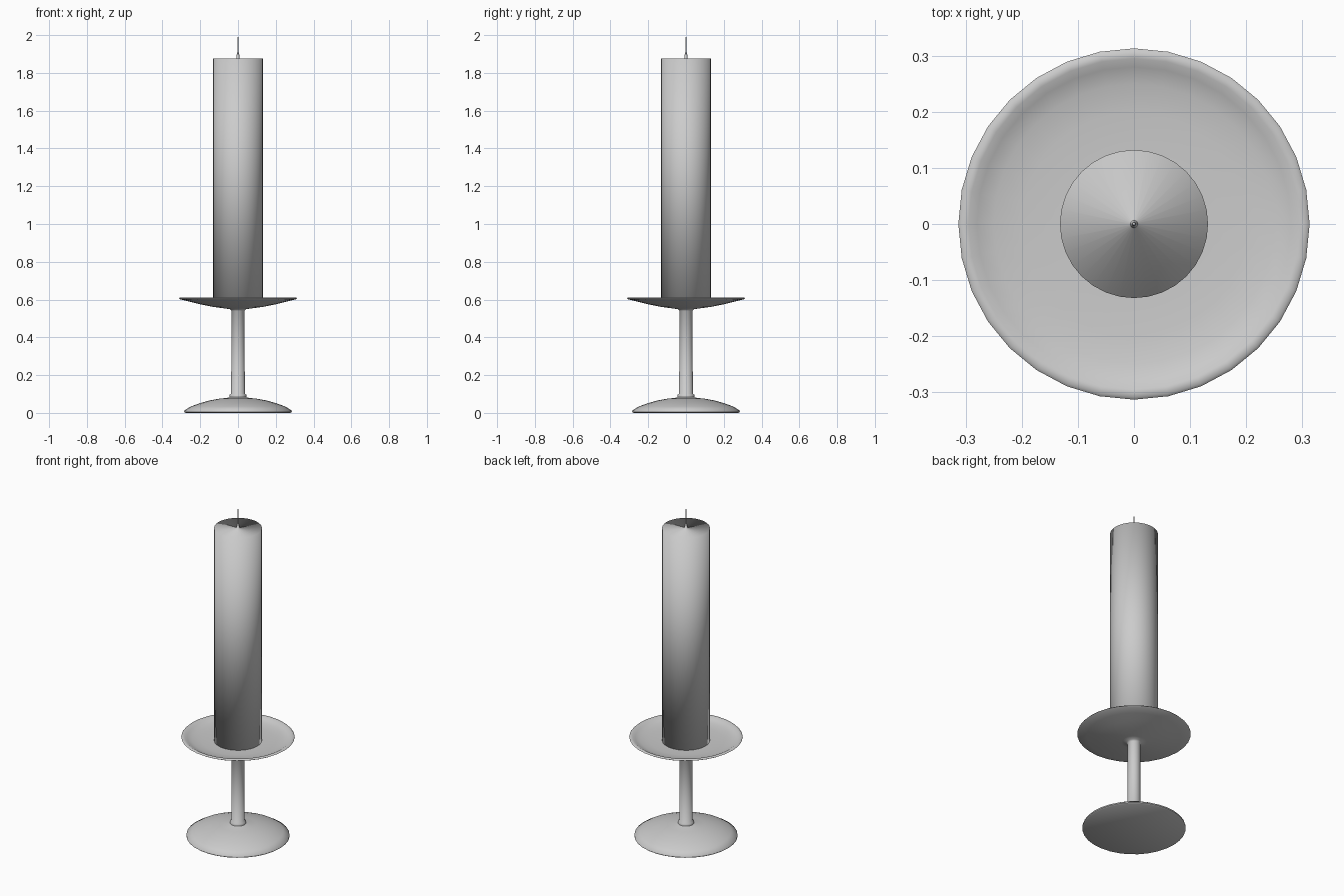
import bpy, bmesh
from math import cos, sin, pi

if "Cube" in bpy.data.objects:
    bpy.data.objects.remove(bpy.data.objects["Cube"])


def lathe(name, profile, segs=32, angle=None):
    """Revolve (radius, z) points listed bottom to top; radius 0 closes to a pole."""
    bm = bmesh.new()
    rings = []
    for r, z in profile:
        if r == 0:
            rings.append([bm.verts.new((0, 0, z))])
        else:
            rings.append([bm.verts.new((r * cos(2 * pi * i / segs), r * sin(2 * pi * i / segs), z))
                          for i in range(segs)])
    for a, b in zip(rings, rings[1:]):
        for i in range(segs):
            j = (i + 1) % segs
            if len(a) == 1:
                bm.faces.new((a[0], b[j], b[i]))
            elif len(b) == 1:
                bm.faces.new((a[i], a[j], b[0]))
            else:
                bm.faces.new((a[i], a[j], b[j], b[i]))
    bmesh.ops.recalc_face_normals(bm, faces=bm.faces[:])
    mesh = bpy.data.meshes.new(name)
    bm.to_mesh(mesh)
    bm.free()
    obj = bpy.data.objects.new(name, mesh)
    bpy.context.collection.objects.link(obj)
    bpy.ops.object.select_all(action='DESELECT')
    obj.select_set(True)
    bpy.context.view_layer.objects.active = obj
    if angle is None:
        bpy.ops.object.shade_smooth()
    else:
        bpy.ops.object.shade_smooth_by_angle(angle=angle)
    return obj


# Holder: domed foot, collar, stem and shallow drip dish in one turned piece
lathe("candle_holder", [
    (0, 0), (0.278, 0), (0.285, 0.005), (0.284, 0.013), (0.25, 0.034),
    (0.2, 0.052), (0.15, 0.066), (0.1, 0.075), (0.055, 0.08),
    (0.044, 0.083), (0.044, 0.096), (0.036, 0.102),
    (0.035, 0.54), (0.042, 0.549), (0.07, 0.553), (0.13, 0.561),
    (0.2, 0.575), (0.26, 0.59), (0.305, 0.601), (0.313, 0.606),
    (0.308, 0.611), (0.295, 0.61), (0.28, 0.601), (0.25, 0.592),
    (0.2, 0.587), (0.13, 0.585), (0, 0.585),
], angle=pi / 3)

# Candle with its wick, smooth shaded over the rim
lathe("candle", [
    (0, 0.58), (0.132, 0.58), (0.132, 1.876), (0.008, 1.876),
    (0.007, 1.895), (0.004, 1.905), (0.003, 1.98), (0, 2.0),
])
